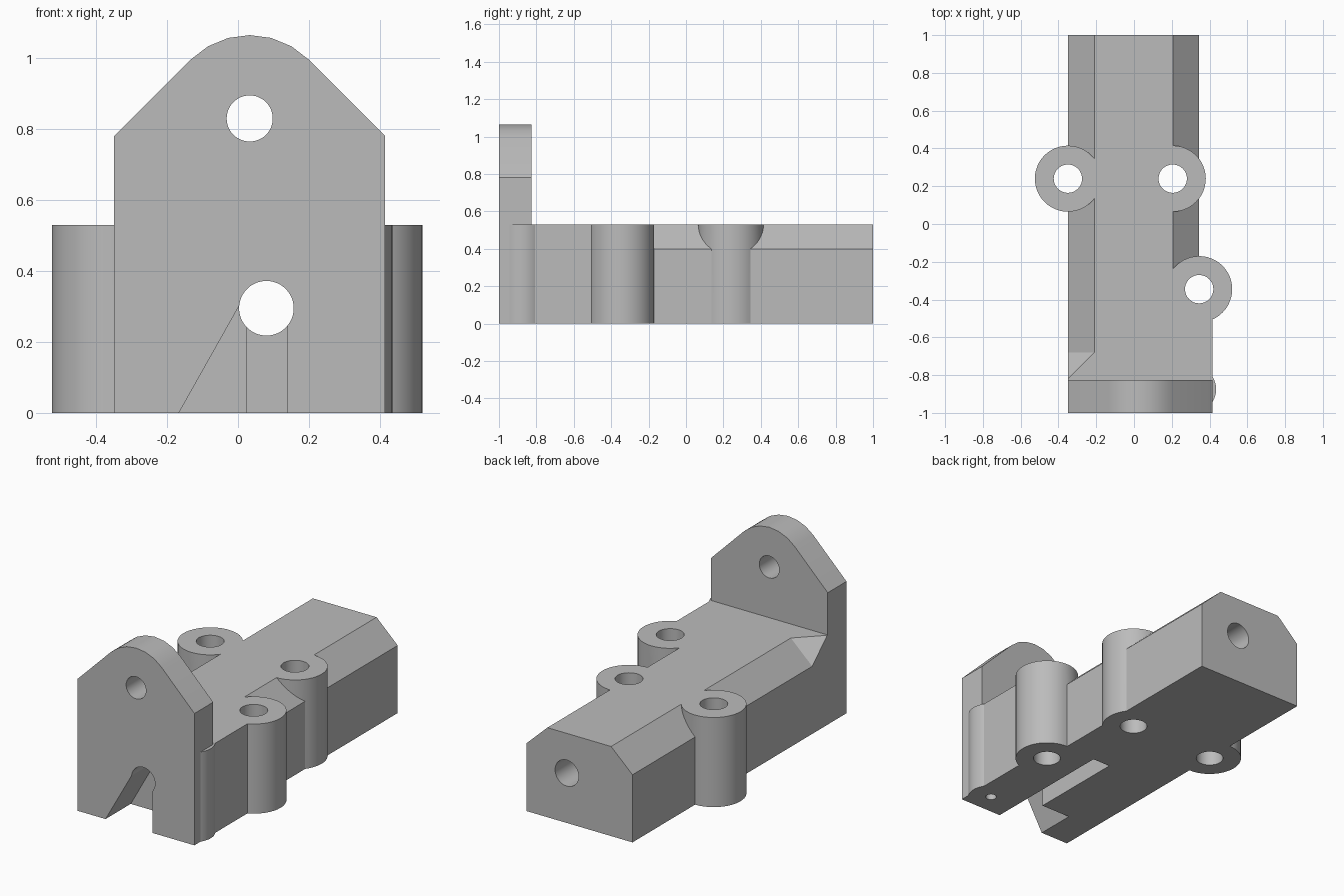
import bpy, bmesh, math
from mathutils import Matrix

if "Cube" in bpy.data.objects:
    bpy.data.objects.remove(bpy.data.objects["Cube"], do_unlink=True)

grey = bpy.data.materials.new("plain grey")
grey.use_nodes = True
colour = (0.5, 0.5, 0.5, 1)
grey.diffuse_color = colour
grey.node_tree.nodes["Principled BSDF"].inputs["Base Color"].default_value = colour

H = 0.53            # block height
BORE = (0.08, 0.295, 0.077)


def finish(name, bm):
    bmesh.ops.recalc_face_normals(bm, faces=bm.faces[:])
    mesh = bpy.data.meshes.new(name)
    bm.to_mesh(mesh)
    bm.free()
    mesh.materials.append(grey)
    ob = bpy.data.objects.new(name, mesh)
    bpy.context.collection.objects.link(ob)
    return ob


def prism(name, outline, y0, y1):
    """Extrude an (x, z) outline along y."""
    bm = bmesh.new()
    face = bm.faces.new([bm.verts.new((x, y0, z)) for x, z in outline])
    new = bmesh.ops.extrude_face_region(bm, geom=[face])["geom"]
    bmesh.ops.translate(bm, vec=(0, y1 - y0, 0),
                        verts=[v for v in new if isinstance(v, bmesh.types.BMVert)])
    return finish(name, bm)


def box(name, x0, x1, y0, y1, z0, z1):
    return prism(name, [(x0, z0), (x1, z0), (x1, z1), (x0, z1)], y0, y1)


def post(name, x, y, r, z0, z1, sides=48):
    """Upright cylinder."""
    bm = bmesh.new()
    bmesh.ops.create_cone(bm, cap_ends=True, segments=sides, radius1=r, radius2=r,
                          depth=z1 - z0, matrix=Matrix.Translation((x, y, (z0 + z1) / 2)))
    return finish(name, bm)


def arc(cx, cz, r, a0, a1, n):
    angles = [math.radians(a0 + (a1 - a0) * i / n) for i in range(n + 1)]
    return [(cx + r * math.cos(a), cz + r * math.sin(a)) for a in angles]


def combine(target, other, operation):
    mod = target.modifiers.new(operation, 'BOOLEAN')
    mod.operation, mod.solver, mod.object = operation, 'EXACT', other
    bpy.context.view_layer.objects.active = target
    bpy.ops.object.modifier_apply(modifier=mod.name)
    bpy.data.objects.remove(other, do_unlink=True)


# Long block with two chamfered top edges
body = prism("bracket_body", [(-0.35, 0), (0.345, 0), (0.345, 0.4), (0.207, H),
                              (-0.21, H), (-0.35, 0.4)], -1, 1)

# Wider front section on the left side
combine(body, box("front_block", 0, 0.415, -1, -0.345, 0, H), 'UNION')

# Triangular facet that ends the other chamfer
bm = bmesh.new()
for co in [(-0.21, -0.68, H), (-0.35, -0.68, 0.4), (-0.35, -0.82, H), (-0.35, -0.9, H),
           (-0.35, -0.9, 0.4), (-0.21, -0.9, H)]:
    bm.verts.new(co)
bmesh.ops.convex_hull(bm, input=bm.verts[:])
combine(body, finish("corner_facet", bm), 'UNION')

# Upright front plate with rounded peak
plate = [(-0.35, 0), (0.415, 0), (0.415, 0.78)] + arc(0.033, 0.83, 0.235, 45, 135, 6) + [(-0.35, 0.78)]
combine(body, prism("front_plate", plate, -1, -0.825), 'UNION')

# Screw bosses and the shallow side bulge
bosses = [(-0.35, 0.24), (0.205, 0.24), (0.345, -0.345)]
for x, y in bosses:
    combine(body, post("boss", x, y, 0.175, 0, H), 'UNION')
combine(body, post("side_bulge", 0.31, -0.875, 0.125, 0, H, 64), 'UNION')

# Vertical holes
for x, y in bosses:
    combine(body, post("boss_hole", x, y, 0.075, -0.1, H + 0.1), 'DIFFERENCE')
combine(body, post("pin_hole", 0.308, -0.875, 0.03, -0.1, 0.4, 24), 'DIFFERENCE')

# Lengthwise bore and the hole in the plate peak
bx, bz, br = BORE
combine(body, prism("bore", arc(bx, bz, br, 0, 352.5, 47), -1.1, 1.1), 'DIFFERENCE')
combine(body, prism("peak_hole", arc(0.033, 0.83, 0.065, 0, 352.5, 47), -1.1, -0.7), 'DIFFERENCE')

# Slanted mouth and narrow slot below the bore
mouth = [(-0.223, -0.1), (0.14, -0.1), (0.14, bz - 0.04), (bx, bz), (0.005, 0.305)]
combine(body, prism("mouth", mouth, -1.1, -0.765), 'DIFFERENCE')
combine(body, box("slot", 0.025, 0.14, -1.05, -0.185, -0.1, bz - 0.04), 'DIFFERENCE')

# Smooth curved walls, keep edges crisp
bpy.ops.object.select_all(action='DESELECT')
body.select_set(True)
bpy.context.view_layer.objects.active = body
bpy.ops.object.shade_smooth_by_angle(angle=math.radians(25))
